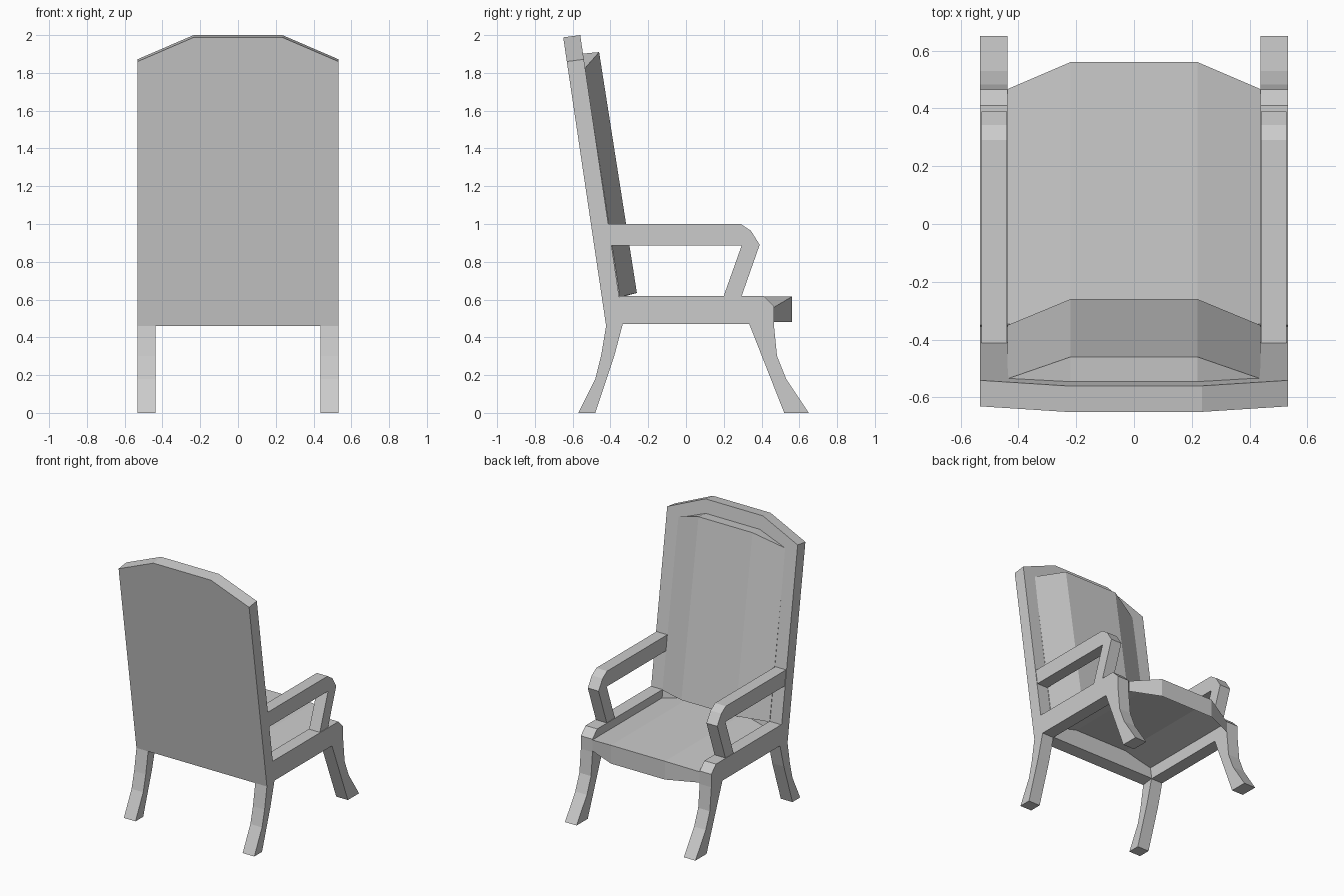
import bpy

if "Cube" in bpy.data.objects:
    bpy.data.objects.remove(bpy.data.objects["Cube"])


def add_mesh(name, verts, faces):
    mesh = bpy.data.meshes.new(name)
    mesh.from_pydata(verts, [], faces)
    mesh.update()
    obj = bpy.data.objects.new(name, mesh)
    bpy.context.collection.objects.link(obj)
    return obj


def prism(name, ring_a, ring_b):
    """Closed solid between two matching outlines."""
    n = len(ring_a)
    faces = [tuple(range(n))[::-1], tuple(range(n, 2 * n))]
    faces += [(i, (i + 1) % n, (i + 1) % n + n, i + n) for i in range(n)]
    return add_mesh(name, ring_a + ring_b, faces)


def side_pair(name, profile, x0, x1):
    """Extrude a (y, z) profile along x on both sides of the chair."""
    for label, s in (("right", 1), ("left", -1)):
        a, b = sorted((s * x0, s * x1))
        prism(f"{label}_{name}", [(a, y, z) for y, z in profile],
              [(b, y, z) for y, z in profile])


INNER, OUTER, CROWN = 0.437, 0.532, 0.22

# Side rails with the splayed front and rear legs
side_pair("legs_and_rail", [
    (-0.57, 0), (-0.48, 0), (-0.38, 0.3), (-0.335, 0.47), (0.335, 0.47),
    (0.52, 0), (0.65, 0), (0.53, 0.18), (0.482, 0.3), (0.465, 0.47),
    (0.465, 0.565), (0.41, 0.62), (-0.35, 0.62), (-0.423, 0.46),
    (-0.45, 0.3), (-0.48, 0.18)], INNER, OUTER)

# Armrests with their slanted supports
side_pair("armrest", [
    (-0.42, 1.0), (-0.40, 0.887), (0.295, 0.887), (0.20, 0.62),
    (0.295, 0.62), (0.39, 0.89), (0.343, 0.965), (0.29, 1.0)],
    INNER + 0.003, OUTER - 0.004)

# Leaning back frame with a clipped top
outline = [(-OUTER, 0.46), (OUTER, 0.46), (OUTER, 1.86), (0.235, 1.988),
           (-0.235, 1.988), (-OUTER, 1.86)]
rear = [(x, -0.423 - (z - 0.46) * 0.1485, z) for x, z in outline]
front = [(x, y + 0.09, z + 0.012) for x, y, z in rear]
prism("back_frame", front, rear)

# Crowned back cushion on the front of the frame
columns = [-INNER, -CROWN, CROWN, INNER]
low = [(-0.35, 0.615), (-0.26, 0.635), (-0.26, 0.635), (-0.35, 0.615)]
top = [(-0.535, 1.825), (-0.46, 1.91), (-0.46, 1.91), (-0.535, 1.825)]
face = [(x, *p) for x, p in zip(columns, low)]
face += [(x, *p) for x, p in zip(columns[::-1], top)]
back = [(x, -0.37 - (z - 0.61) * 0.152, z - 0.01) for x, y, z in face]
cushion = prism("back_cushion", back, face)

# Crowned seat shell with a bowed front apron
verts, faces = [], []
for x in columns:
    mid = abs(x) < 0.3
    edge = 0.56 if mid else 0.467
    z = 0.615 if mid else 0.56
    verts += [(x, -0.35, z), (x, edge, z), (x, edge, 0.48)]
for c in range(3):
    i = c * 3
    faces += [(i, i + 3, i + 4, i + 1), (i + 1, i + 4, i + 5, i + 2)]
add_mesh("seat", verts, faces)

# Split the bent cushion face into flat strips
for obj in (cushion,):
    mesh = obj.data
    v = [tuple(p.co) for p in mesh.vertices]
    f = [tuple(p.vertices) for p in mesh.polygons][2:]
    f += [(8 + i, 9 + i, 14 - i, 15 - i) for i in range(3)]
    f += [(7 - i, 6 - i, 1 + i, i) for i in range(3)]
    mesh.clear_geometry()
    mesh.from_pydata(v, [], f)
    mesh.update()
